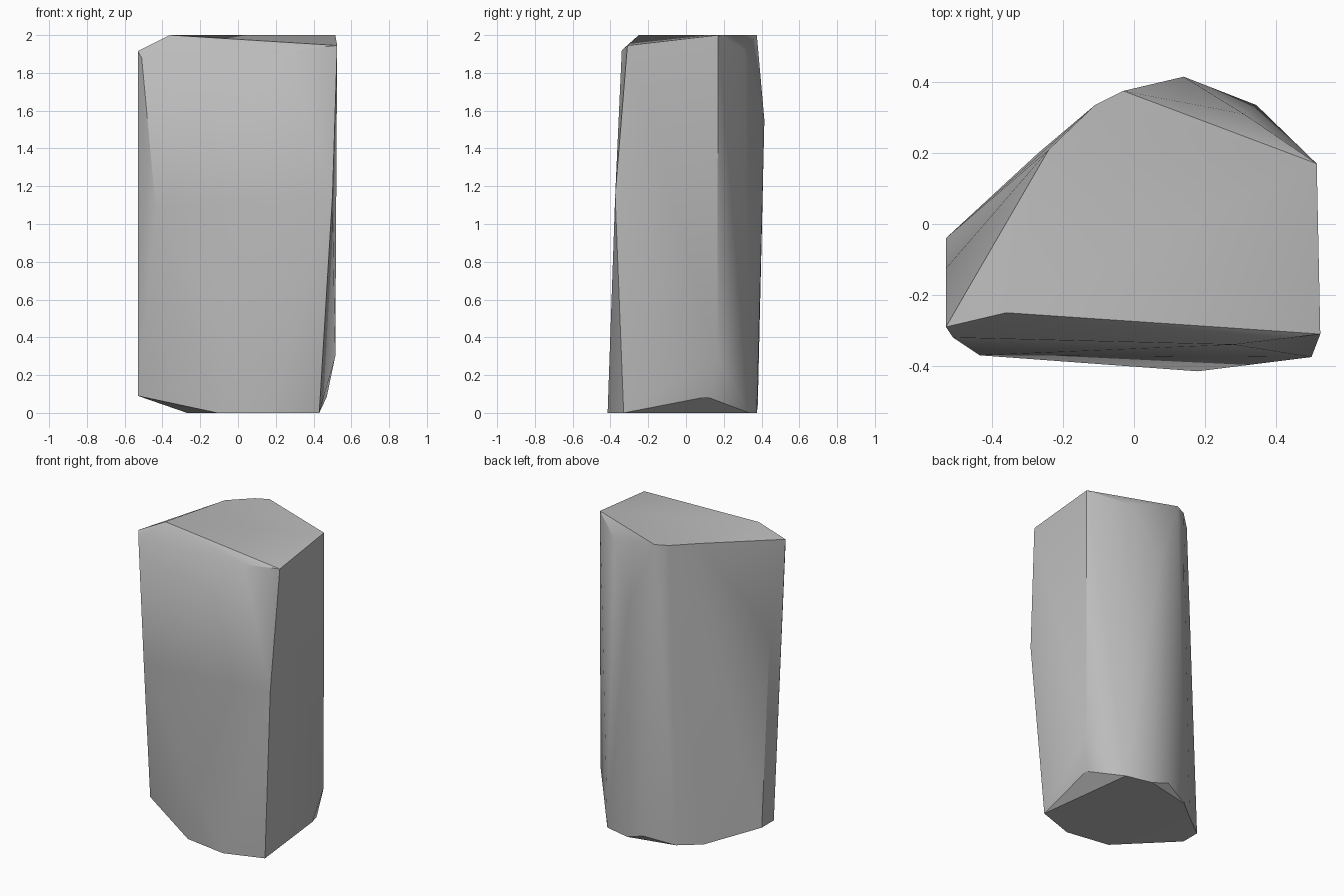
import bpy
import bmesh
import math

# Remove the default object
default_object = bpy.data.objects.get("Cube")
if default_object:
    bpy.data.objects.remove(default_object, do_unlink=True)


def make_material(name, level):
    """Plain matt grey material of the given linear brightness."""
    colour = (level, level, level, 1)
    material = bpy.data.materials.new(name)
    material.use_nodes = True
    material.diffuse_color = colour
    shader = material.node_tree.nodes["Principled BSDF"]
    shader.inputs["Base Color"].default_value = colour
    shader.inputs["Roughness"].default_value = 0.9
    return material


def make_chiselled_block(name, corner_groups, material):
    """Wrap the corner points in a convex skin and merge its flat facets."""
    mesh = bpy.data.meshes.new(name)
    bm = bmesh.new()
    for group in corner_groups:
        for corner in group:
            bm.verts.new(corner)
    hull = bmesh.ops.convex_hull(bm, input=bm.verts[:])
    leftover = {item for key in ("geom_interior", "geom_unused")
                for item in hull[key] if isinstance(item, bmesh.types.BMVert)}
    bmesh.ops.delete(bm, geom=list(leftover), context="VERTS")
    bmesh.ops.dissolve_limit(bm, angle_limit=math.radians(1),
                             verts=bm.verts[:], edges=bm.edges[:])
    bmesh.ops.recalc_face_normals(bm, faces=bm.faces[:])
    bm.to_mesh(mesh)
    bm.free()
    mesh.materials.append(material)
    block = bpy.data.objects.new(name, mesh)
    bpy.context.collection.objects.link(block)
    return block


# Flat top of the stone
crown = [(-.36, -.25, 2), (.515, .17, 2), (-.03, .375, 2),
         (-.11, .335, 2), (-.24, .21, 2)]

# Chipped shoulder just below the top
shoulder = [(.525, -.31, 1.945), (.28, -.34, 1.92), (-.51, -.32, 1.88),
            (-.53, -.29, 1.915), (.31, .31, 1.92)]

# Bulges along the sides
belly = [(.5, -.375, 1.15), (-.435, -.37, 1.08),
         (.14, .415, 1.55), (-.53, -.125, 1.34)]

# Chipped edge above the ground
ankle = [(.515, .165, .3), (.47, .11, .085), (-.53, -.167, .09),
         (-.53, -.04, .09), (.05, .38, .04)]

# Flat underside
foot = [(.43, -.33, 0), (.18, -.415, 0), (-.11, -.37, 0), (-.27, .2, 0),
        (-.14, .305, 0), (.17, .375, 0), (.345, .335, 0)]

stone_grey = make_material("stone_grey", .5)
stone = make_chiselled_block("standing_stone",
                             [crown, shoulder, belly, ankle, foot], stone_grey)

# Soft shading with crisp chipped edges
bpy.ops.object.select_all(action="DESELECT")
stone.select_set(True)
bpy.context.view_layer.objects.active = stone
bpy.ops.object.shade_smooth_by_angle(angle=math.radians(30))
